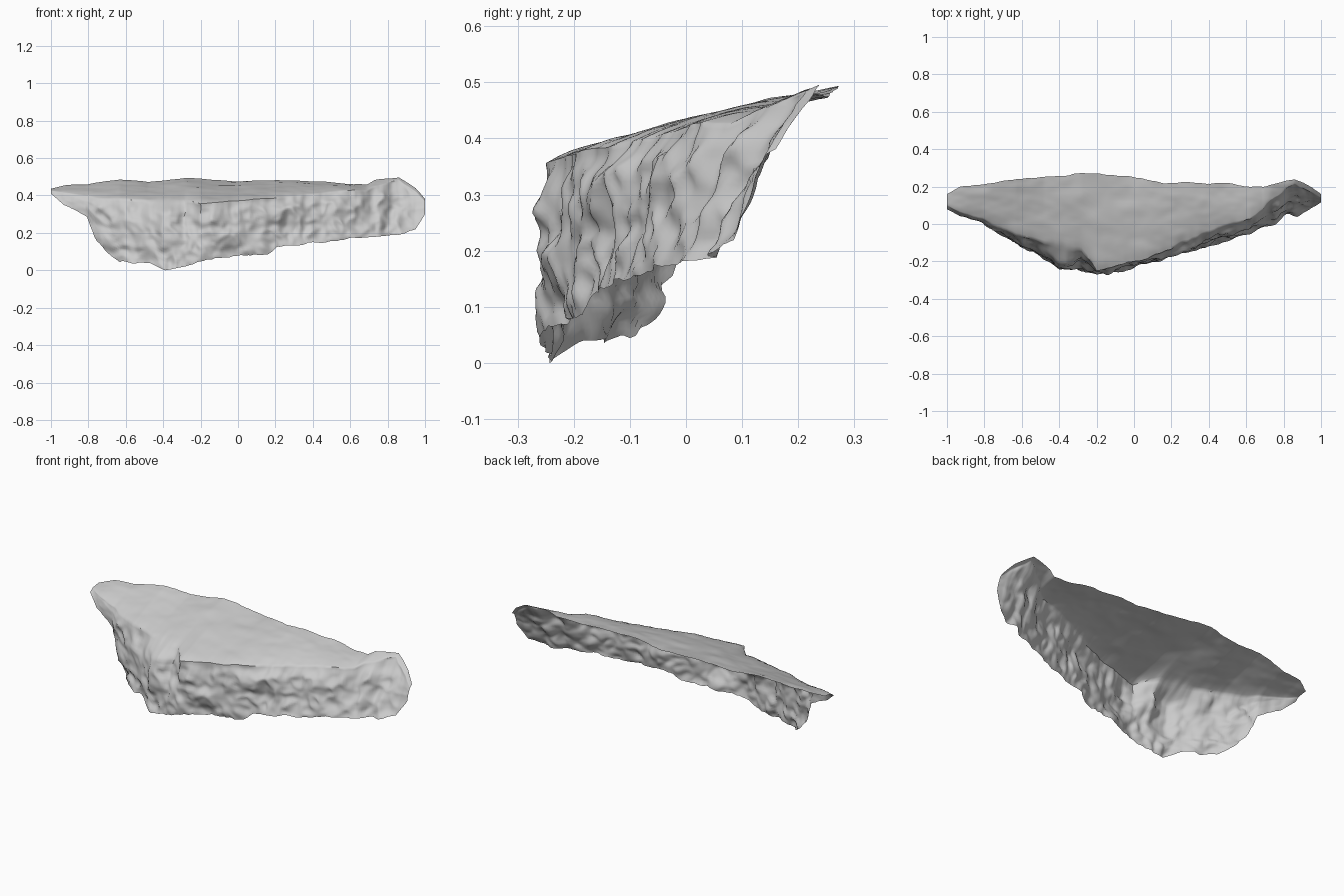
import bpy
import bmesh
from math import exp
from mathutils import Vector, noise

# Remove the default cube only
default_cube = bpy.data.objects.get("Cube")
if default_cube:
    bpy.data.objects.remove(default_cube, do_unlink=True)

# Cross-sections along the ledge:
# x, back edge (y, z), cliff rim (y, z), cliff foot (y, z)
SECTIONS = [
    (-1.0, .16, .435, .10, .43, .08, .41),
    (-.93, .20, .45, .06, .42, .04, .35),
    (-.81, .21, .46, .03, .40, .01, .29),
    (-.76, .22, .47, .0, .39, -.03, .15),
    (-.63, .24, .485, -.06, .385, -.10, .04),
    (-.48, .25, .47, -.10, .38, -.19, .04),
    (-.39, .26, .48, -.12, .38, -.24, .0),
    (-.28, .27, .495, -.14, .38, -.25, .02),
    (-.2, .27, .49, -.25, .365, -.25, .05),
    (0, .25, .475, -.20, .38, -.21, .08),
    (.16, .22, .48, -.15, .39, -.17, .085),
    (.21, .22, .485, -.13, .395, -.16, .125),
    (.45, .22, .475, -.02, .42, -.10, .15),
    (.62, .20, .46, .03, .43, -.05, .17),
    (.69, .20, .46, .08, .43, -.02, .175),
    (.73, .21, .485, .13, .45, .0, .18),
    (.86, .24, .50, .21, .485, .05, .19),
    (.95, .20, .44, .17, .42, .095, .22),
    (1.0, .16, .38, .14, .37, .115, .30),
]
COLUMNS, TOP_ROWS, CLIFF_ROWS = 200, 24, 28


def section_at(x):
    """Blend the two neighbouring cross-sections."""
    for a, b in zip(SECTIONS, SECTIONS[1:]):
        if x <= b[0]:
            t = (x - a[0]) / (b[0] - a[0])
            vals = [p + (q - p) * t for p, q in zip(a, b)][1:]
            break
    back, rim, foot = (Vector((x, vals[i], vals[i + 1])) for i in (0, 2, 4))
    return back, rim, foot


def fractal(x, y, z):
    return noise.fractal(Vector((x, y, z)), 1.0, 2.0, 3)


def ridged(x, y, z):
    """Creased noise that gives sharp rock edges."""
    return abs(noise.noise(Vector((x, y, z)))) - .25


def top_point(back, rim, t):
    # Rolling ground that slopes up toward the back and rounds off at the rim
    p = back.lerp(rim, t)
    depth = (back - rim).length
    ends = min(1, (1 - abs(p.x)) * 6)
    p.z += .007 * fractal(p.x * 4, p.y * 7, 3)
    p.z += depth * (.075 * t * (1 - t) - .02 * t ** 12)
    p.y += .008 * (1 - t) ** 8 * fractal(p.x * 9, 2, 5)
    # Ragged rim line
    p.y += .018 * ends * t ** 8 * fractal(p.x * 10, 1, 8)
    return p


def cliff_point(rim, foot, t):
    # Broken rock face with a bulging buttress, flutes and chipped ledges
    p = rim.lerp(foot, t)
    span = (rim - foot).length
    fade = min(1, span / .2) * min(1, t * 5)
    x, z = p.x, p.z
    ends = min(1, (1 - abs(x)) * 8)
    buttress = exp(-((x + .39) / .09) ** 2)
    p.y -= .022 * fade * (4 * t * (1 - t)) * min(1, 1.1 - abs(x))
    p.y -= .07 * buttress * min(1, t * 6) * (1 - t)
    fade *= .4 + .6 * ends
    p.y += fade * (.022 * fractal(x * 6, z * 7, 1) + .032 * ridged(x * 8, z * 6, 7))
    p.y += fade * .02 * ridged(x * 15, z * 15, 4)
    p.x += fade * .014 * ends * fractal(x * 7, z * 9, 11)
    p.z += fade * .012 * fractal(x * 14, 4, 2 + t) * min(1, z * 25)
    return p


# Rock ledge: one open shell of ground and cliff face
bm = bmesh.new()
grid = []
for i in range(COLUMNS + 1):
    x = -1 + 2 * i / COLUMNS
    back, rim, foot = section_at(x)
    points = [top_point(back, rim, j / TOP_ROWS) for j in range(TOP_ROWS + 1)]
    points += [cliff_point(points[TOP_ROWS], foot, j / CLIFF_ROWS)
               for j in range(1, CLIFF_ROWS + 1)]
    for p in points:
        p.z = max(p.z, 0)
    grid.append([bm.verts.new(p) for p in points])

for left, right in zip(grid, grid[1:]):
    for j in range(len(left) - 1):
        bm.faces.new((left[j], left[j + 1], right[j + 1], right[j]))

mesh = bpy.data.meshes.new("rock_ledge")
bm.to_mesh(mesh)
bm.free()
ledge = bpy.data.objects.new("rock_ledge", mesh)
bpy.context.collection.objects.link(ledge)

# Plain grey stone
stone = bpy.data.materials.new("grey_stone")
stone.use_nodes = True
colour = (.6, .6, .6, 1)
stone.diffuse_color = colour
stone.node_tree.nodes["Principled BSDF"].inputs["Base Color"].default_value = colour
mesh.materials.append(stone)

# Smooth shading with sharp breaks
bpy.ops.object.select_all(action='DESELECT')
ledge.select_set(True)
bpy.context.view_layer.objects.active = ledge
bpy.ops.object.shade_smooth_by_angle(angle=.9)
